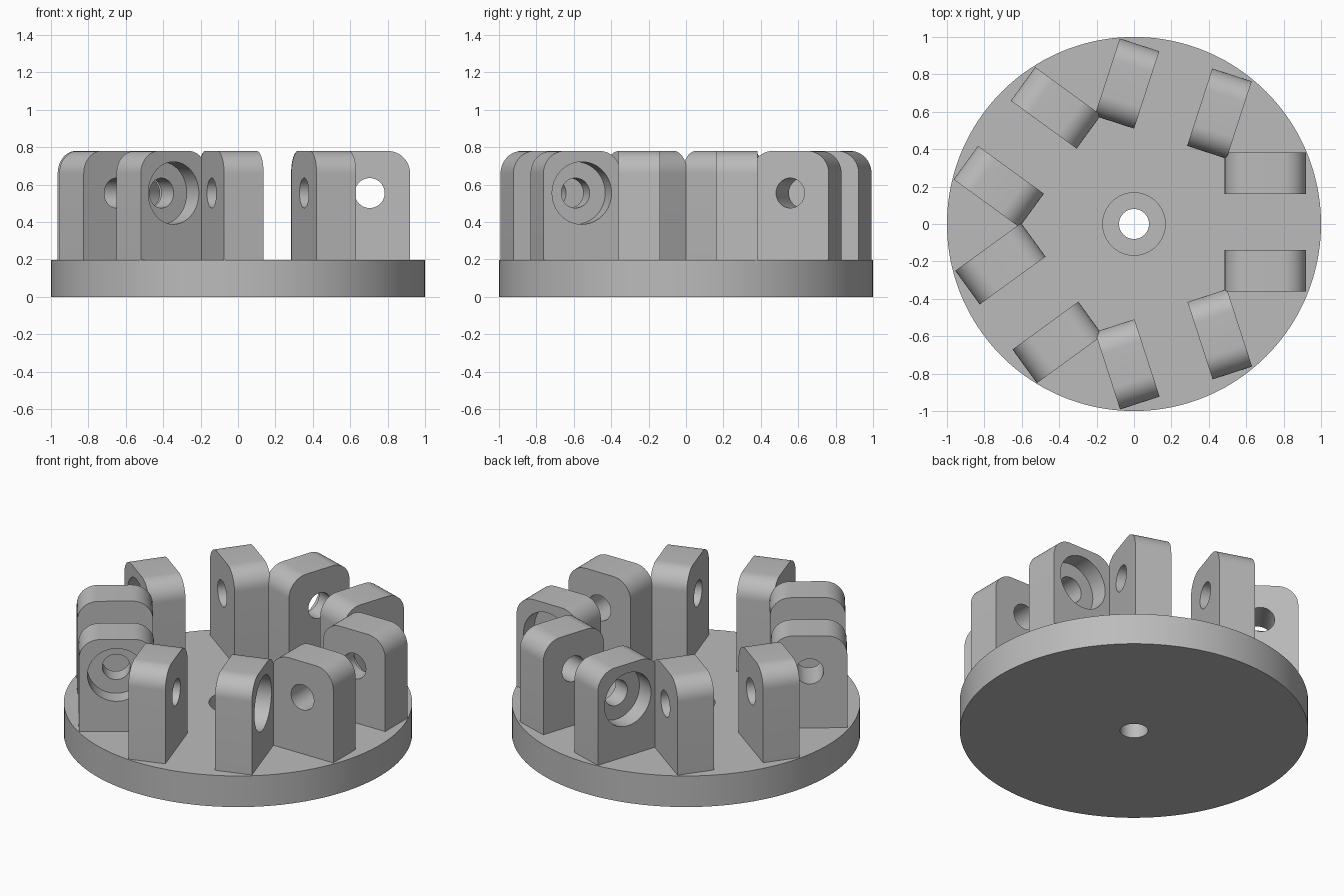
import bpy, bmesh
from math import radians, sin, cos, pi
from mathutils import Matrix

cube = bpy.data.objects.get("Cube")
if cube:
    bpy.data.objects.remove(cube)

grey = bpy.data.materials.new("plain grey")
grey.use_nodes = True
colour = (0.5, 0.5, 0.5, 1)
grey.diffuse_color = colour
grey.node_tree.nodes["Principled BSDF"].inputs["Base Color"].default_value = colour

DISC_H, TOP = 0.197, 0.78
INNER, OUTER, CORNER = 0.485, 0.92, 0.12
THICK, HALF_GAP = 0.222, 0.149
HOLE_R, BORE_R, BORE_DEPTH = 0.08, 0.167, 0.11
HOLE_X, HOLE_Z = 0.704, 0.555


def add_object(name, bm):
    mesh = bpy.data.meshes.new(name)
    bmesh.ops.recalc_face_normals(bm, faces=bm.faces[:])
    bm.to_mesh(mesh)
    bm.free()
    mesh.materials.append(grey)
    obj = bpy.data.objects.new(name, mesh)
    bpy.context.collection.objects.link(obj)
    return obj


def cylinder(name, radius, low, high, segments=64, place=Matrix()):
    """Upright cylinder from low to high, then moved by place."""
    bm = bmesh.new()
    matrix = place @ Matrix.Translation((0, 0, (low + high) / 2))
    bmesh.ops.create_cone(bm, cap_ends=True, segments=segments, radius1=radius,
                          radius2=radius, depth=high - low, matrix=matrix)
    return add_object(name, bm)


def cut(obj, cutters):
    """Subtract the cutters, bake the result and remove the cutters."""
    for cutter in cutters:
        cutter.hide_render = True
        mod = obj.modifiers.new("cut", "BOOLEAN")
        mod.operation, mod.solver, mod.object = "DIFFERENCE", "EXACT", cutter
    graph = bpy.context.evaluated_depsgraph_get()
    mesh = bpy.data.meshes.new_from_object(obj.evaluated_get(graph))
    obj.modifiers.clear()
    obj.data = mesh
    for cutter in cutters:
        bpy.data.objects.remove(cutter)


def smooth(obj):
    bpy.ops.object.select_all(action="DESELECT")
    obj.select_set(True)
    bpy.context.view_layer.objects.active = obj
    bpy.ops.object.shade_smooth_by_angle(angle=radians(30))


# Round base with a counterbored centre hole
base = cylinder("base_disc", 1, 0, DISC_H, 160)
cut(base, [cylinder("hole_cutter", HOLE_R, -0.1, 0.4),
           cylinder("bore_cutter", BORE_R, DISC_H - 0.1, 0.4)])
smooth(base)


def make_lug(name, y, bored):
    """Upright lug with two rounded top corners and a cross hole."""
    bm = bmesh.new()
    profile = [(INNER, DISC_H - 0.02), (OUTER, DISC_H - 0.02)]
    for cx, start in ((OUTER - CORNER, 0), (INNER + CORNER, pi / 2)):
        for i in range(13):
            a = start + i * pi / 24
            profile.append((cx + CORNER * cos(a), TOP - CORNER + CORNER * sin(a)))
    face = bm.faces.new([bm.verts.new((x, y, z)) for x, z in profile])
    side = bmesh.ops.extrude_face_region(bm, geom=[face])["geom"]
    bmesh.ops.translate(bm, vec=(0, THICK, 0),
                        verts=[v for v in side if isinstance(v, bmesh.types.BMVert)])
    lug = add_object(name, bm)
    # Local z of the cutters runs along +y
    place = Matrix.Translation((HOLE_X, 0, HOLE_Z)) @ Matrix.Rotation(-pi / 2, 4, "X")
    cutters = [cylinder("hole_cutter", HOLE_R, y - 0.1, y + THICK + 0.1, 48, place)]
    if bored:
        far = y + THICK
        cutters.append(cylinder("bore_cutter", BORE_R, far - BORE_DEPTH, far + 0.1, 64, place))
    cut(lug, cutters)
    smooth(lug)
    return lug


# Five pairs of lugs; one lug in each pair has a recess for a bolt head
bored_lug = make_lug("bored_lug_1", HALF_GAP, True)
plain_lug = make_lug("plain_lug_1", -HALF_GAP - THICK, False)
offsets = (0.011, 0.008, 0.003, 0.012, -0.006)
for i, offset in enumerate(offsets):
    turn = Matrix.Rotation(radians(72 * i), 4, "Z") @ Matrix.Translation((0, offset, 0))
    for proto, name in ((bored_lug, "bored_lug"), (plain_lug, "plain_lug")):
        lug = proto
        if i:
            lug = bpy.data.objects.new(f"{name}_{i + 1}", proto.data)
            bpy.context.collection.objects.link(lug)
        lug.matrix_world = turn
